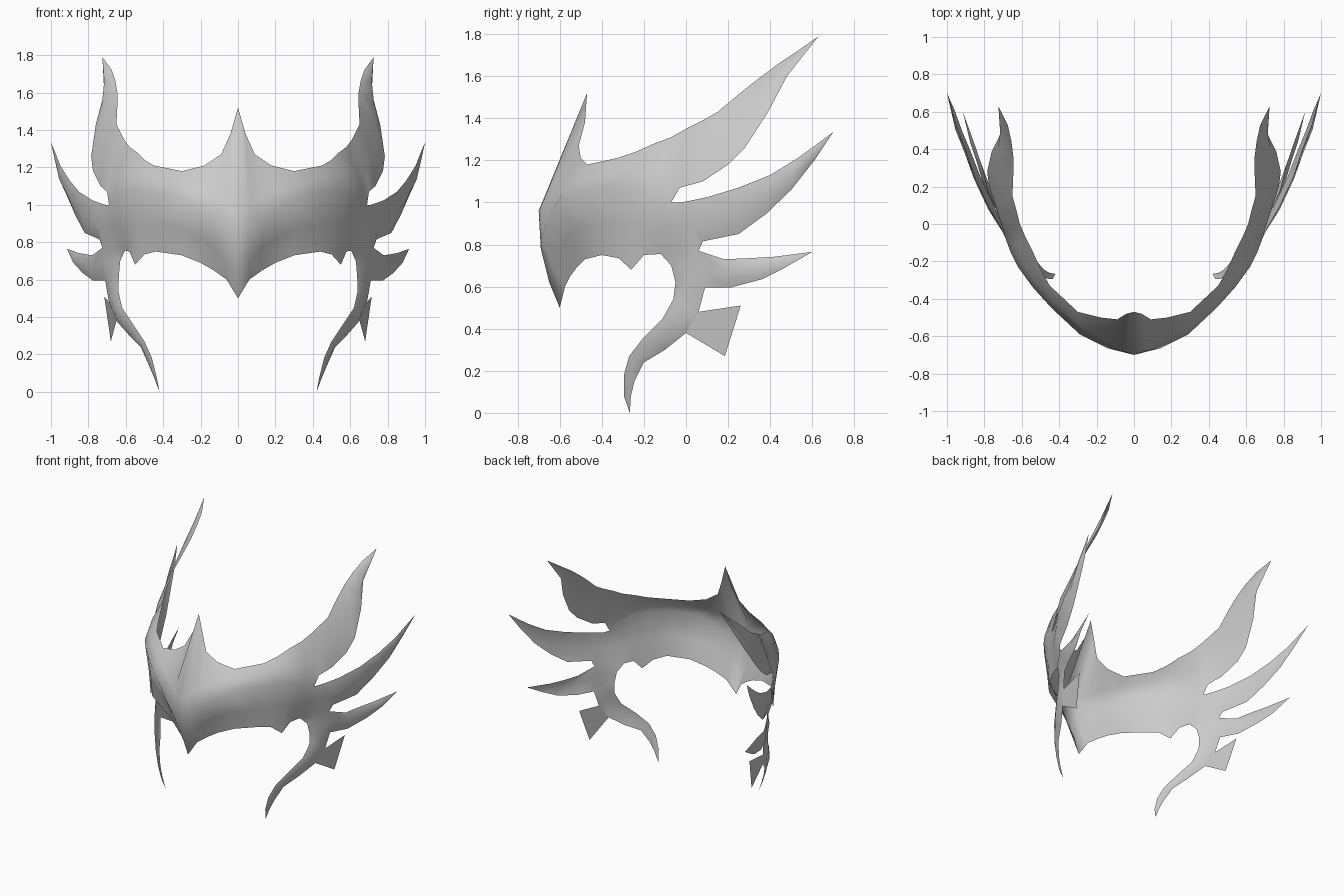
import bpy
import bmesh
from mathutils import Vector

default_cube = bpy.data.objects.get("Cube")
if default_cube:
    bpy.data.objects.remove(default_cube, do_unlink=True)

# One plain grey for the whole mask
grey = bpy.data.materials.new("plain grey")
grey.use_nodes = True
grey.diffuse_color = (0.6, 0.6, 0.6, 1)
grey.node_tree.nodes["Principled BSDF"].inputs["Base Color"].default_value = grey.diffuse_color


def station(points, bulge):
    """Turn an edge pair into edge, raised middle, edge; keep full rows as they are."""
    points = [Vector(p) for p in points]
    if len(points) == 1:
        return points * 3
    if len(points) == 2:
        first, last = points
        push = min(bulge, (last - first).length * 0.15)
        middle = (first + last) / 2 + Vector((push, -push / 2, 0))
        return [first, middle, last]
    return points


def loft(bm, stations, bulge=0.02):
    """Skin a sheet across neighbouring stations."""
    rows = [[bm.verts.new(p) for p in station(s, bulge)] for s in stations]
    for near, far in zip(rows, rows[1:]):
        for j in range(len(near) - 1):
            bm.faces.new((near[j], near[j + 1], far[j + 1], far[j]))


def finish(name, bm, smooth=True):
    """Weld the sheets, mirror them to both sides and apply the colour."""
    bmesh.ops.remove_doubles(bm, verts=bm.verts, dist=0.003)
    bmesh.ops.dissolve_degenerate(bm, edges=bm.edges, dist=0.0001)
    mesh = bpy.data.meshes.new(name)
    bm.to_mesh(mesh)
    bm.free()
    mesh.materials.append(grey)
    for polygon in mesh.polygons:
        polygon.use_smooth = smooth
    obj = bpy.data.objects.new(name, mesh)
    bpy.context.collection.objects.link(obj)
    mirror = obj.modifiers.new("Mirror", "MIRROR")
    mirror.use_clip = True
    mirror.merge_threshold = 0.002
    return obj


# Brow: columns from the nose to the temple (top, slope, ridge, hollow, lower edge)
brow = [
    [(0, -.47, 1.52), (0, -.7, .96), (0, -.69, .78), (0, -.65, .62), (0, -.6, .5)],
    [(.04, -.48, 1.38), (.06, -.68, 1), (.06, -.685, .82), (.06, -.63, .69), (.06, -.575, .6)],
    [(.09, -.51, 1.27), (.12, -.64, 1.04), (.14, -.665, .9), (.13, -.6, .77), (.13, -.55, .65)],
    [(.18, -.5, 1.21), (.2, -.59, 1.08), (.21, -.63, .97), (.2, -.56, .82), (.2, -.52, .69)],
    [(.3, -.47, 1.18), (.29, -.54, 1.11), (.29, -.59, 1.03), (.3, -.52, .87), (.3, -.48, .73)],
    [(.45, -.33, 1.21), (.45, -.4, 1.15), (.44, -.45, 1.07), (.43, -.43, .9), (.44, -.4, .75)],
    [(.5, -.24, 1.24), (.53, -.3, 1.17), (.54, -.34, 1.08), (.51, -.34, .9), (.5, -.32, .735)],
    [(.54, -.15, 1.28), (.59, -.21, 1.18), (.62, -.23, 1.07), (.57, -.26, .89), (.55, -.26, .68)],
    [(.58, -.07, 1.31), (.64, -.11, 1.18), (.66, -.15, 1.04), (.62, -.18, .88), (.58, -.2, .75)],
    [(.61, 0, 1.35), (.67, -.03, 1.17), (.69, -.07, 1), (.67, -.1, .88), (.605, -.12, .755)],
]
temple = brow[-1]

# Points shared where the arms branch
cheek = temple[-1]
crotch = (.725, .06, .77)
between = tuple(Vector(cheek).lerp(Vector(crotch), 0.5))
arm_side = (.725, .08, .69)
arm_corner = (.71, .09, .595)

# Upper horn: upper and lower edge pairs out to the tip
horn = [
    temple[:3],
    [(.63, .08, 1.39), (.7, -.03, 1.07)],
    [(.65, .15, 1.43), (.735, .08, 1.1)],
    [(.645, .27, 1.53), (.775, .2, 1.18)],
    [(.645, .36, 1.6), (.785, .28, 1.26)],
    [(.655, .44, 1.66), (.76, .39, 1.43)],
    [(.675, .53, 1.72), (.715, .48, 1.6)],
    [(.725, .63, 1.79)],
]

# Middle spike sweeping backwards
middle_spike = [
    temple[2:],
    [(.71, -.02, 1), between],
    [(.74, .03, 1.01), crotch],
    [(.78, .1, 1.025), (.74, .08, .815)],
    [(.85, .25, 1.07), (.82, .25, .85)],
    [(.9, .4, 1.13), (.87, .38, .945)],
    [(.95, .53, 1.21), (.92, .5, 1.06)],
    [(.975, .62, 1.275), (.96, .61, 1.2)],
    [(1, .7, 1.335)],
]

# Lower spike
lower_spike = [
    [crotch, arm_side, arm_corner],
    [(.78, .18, .73), (.775, .21, .595)],
    [(.81, .3, .735), (.83, .36, .635)],
    [(.85, .42, .742), (.88, .47, .69)],
    [(.915, .6, .765)],
]

# Cheek prong curving down and forwards (rear edge, front edge)
cheek_prong = [
    [crotch, between, cheek],
    [arm_side, (.63, -.07, .7)],
    [arm_corner, (.637, -.05, .62)],
    [(.69, .06, .48), (.64, -.06, .54)],
    [(.65, 0, .38), (.62, -.11, .45)],
    [(.58, -.1, .3), (.56, -.2, .36)],
    [(.52, -.2, .24), (.5, -.27, .27)],
    [(.48, -.245, .15), (.46, -.295, .18)],
    [(.45, -.262, .08), (.435, -.295, .08)],
    [(.42, -.267, 0)],
]

sheet = bmesh.new()
for part in (brow, horn, middle_spike, lower_spike, cheek_prong):
    loft(sheet, part)
finish("mask", sheet)

# Flat fin behind each cheek prong
fin = bmesh.new()
corners = [(.65, 0, .38), (.68, .185, .27), (.715, .26, .51), (.69, .06, .48)]
fin.faces.new([fin.verts.new(c) for c in corners])
finish("cheek_fin", fin, smooth=False)
